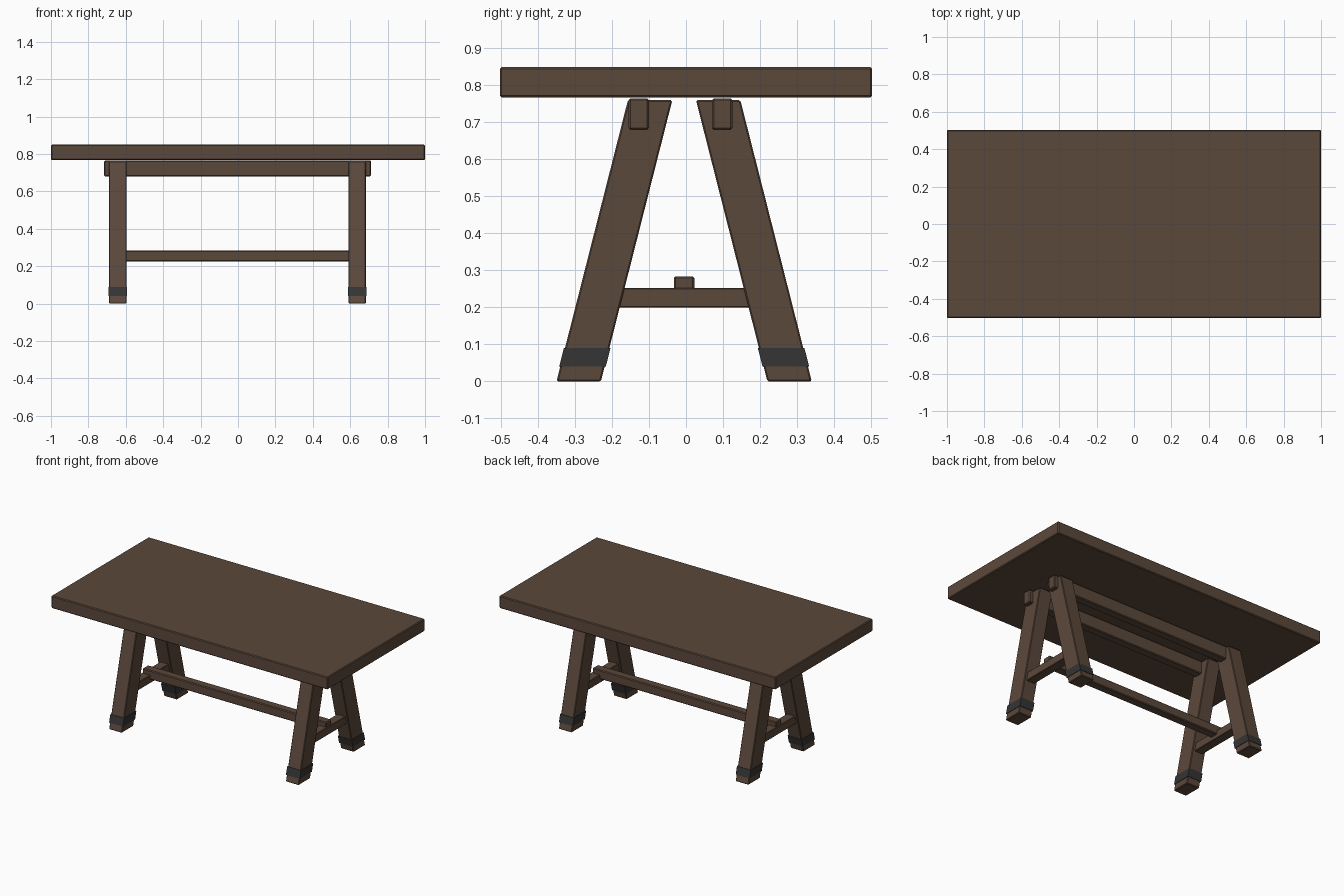
import bpy

cube = bpy.data.objects.get("Cube")
if cube:
    bpy.data.objects.remove(cube, do_unlink=True)


def material(name, colour):
    m = bpy.data.materials.new(name)
    m.use_nodes = True
    m.diffuse_color = colour
    m.node_tree.nodes["Principled BSDF"].inputs["Base Color"].default_value = colour
    return m


WOOD = material("dark wood", (0.105, 0.065, 0.044, 1))
METAL = material("dark metal", (0.035, 0.035, 0.035, 1))


def bar(name, x, y, z, mat=WOOD, bevel=0.005, lean=0.0):
    """Bevelled box between (low, high) limits; lean shifts y with height."""
    verts = [(a, b + lean * c, c) for a in x for b in y for c in z]
    faces = [(0, 1, 3, 2), (4, 6, 7, 5), (0, 4, 5, 1),
             (2, 3, 7, 6), (0, 2, 6, 4), (1, 5, 7, 3)]
    mesh = bpy.data.meshes.new(name)
    mesh.from_pydata(verts, [], faces)
    mesh.materials.append(mat)
    ob = bpy.data.objects.new(name, mesh)
    bpy.context.collection.objects.link(ob)
    if bevel:
        mod = ob.modifiers.new("Bevel", "BEVEL")
        mod.width = bevel
        mod.segments = 1
    return ob


def span(centre, size):
    return centre - size / 2, centre + size / 2


# Table top
bar("table_top", (-1, 1), (-0.503, 0.503), (0.768, 0.85))

# Leaning legs with metal bands near the feet
LEAN = 0.193 / 0.76
for xname, sx in (("right", -1), ("left", 1)):
    for yname, sy in (("front", -1), ("back", 1)):
        cx, cy = sx * 0.64 - 0.003, sy * 0.285 - 0.005
        label = yname + "_" + xname
        bar(label + "_leg", span(cx, 0.094), span(cy, 0.12), (0, 0.76),
            bevel=0.004, lean=-sy * LEAN)
        bar(label + "_band", span(cx, 0.1), span(cy, 0.126), (0.04, 0.09),
            METAL, 0, -sy * LEAN)

    # Low cross bar joining each pair of legs
    bar(xname + "_cross_bar", span(sx * 0.64 - 0.003, 0.06),
        (-0.185, 0.175), (0.2, 0.253), bevel=0.003)

# Long beams under the top
for yname, cy in (("front", -0.1275), ("back", 0.0975)):
    bar(yname + "_beam", (-0.716, 0.711), span(cy, 0.055), (0.68, 0.765))

# Long stretcher resting in the cross bars
bar("stretcher", (-0.668, 0.662), span(-0.005, 0.056), (0.225, 0.284))
